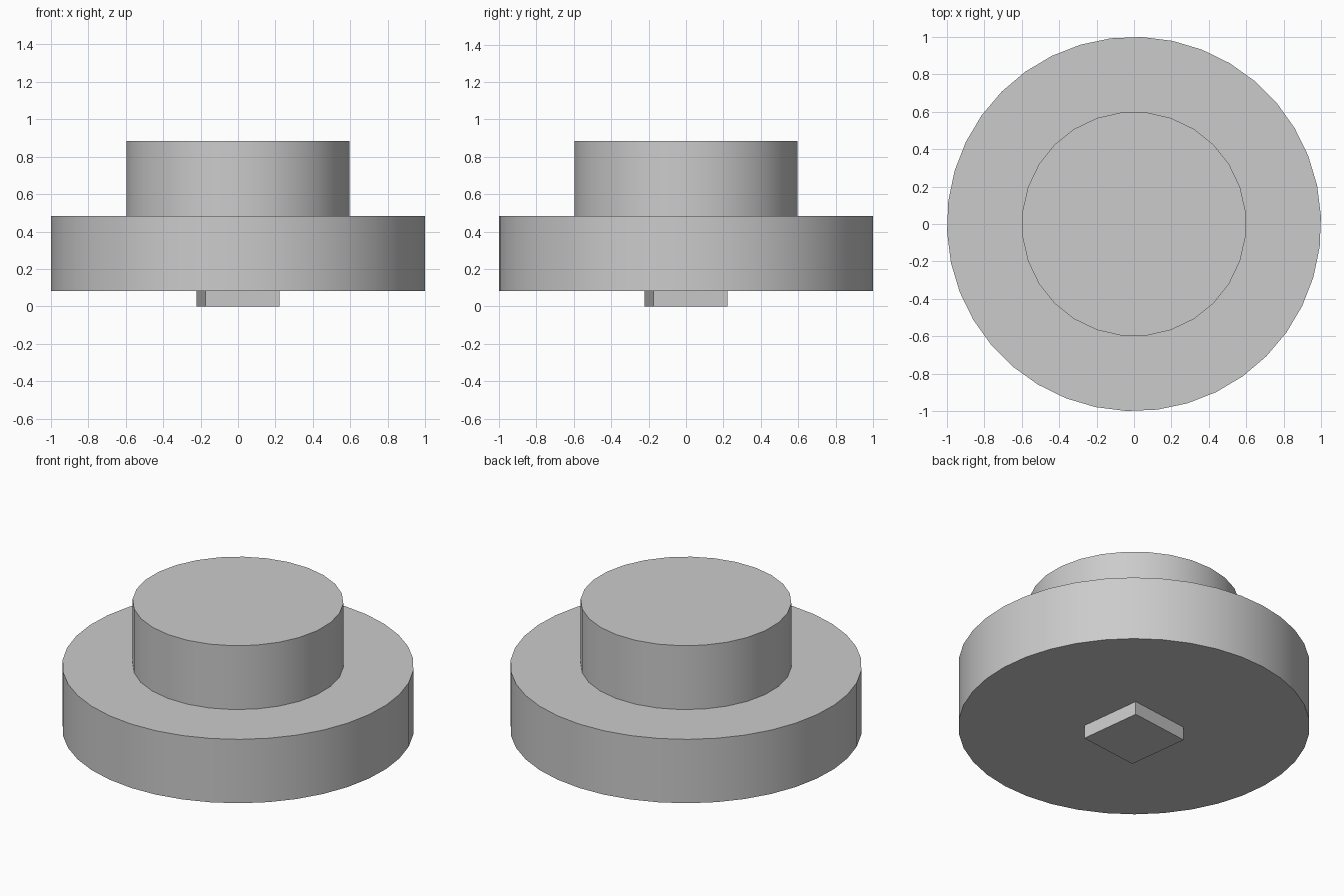
import bpy
from math import radians

cube = bpy.data.objects.get("Cube")
if cube:
    bpy.data.objects.remove(cube, do_unlink=True)

# Single flat grey
grey = bpy.data.materials.new("light_grey")
grey.use_nodes = True
color = (0.6, 0.6, 0.6, 1)
grey.diffuse_color = color
grey.node_tree.nodes["Principled BSDF"].inputs["Base Color"].default_value = color


def finish(name):
    obj = bpy.context.object
    obj.name = name
    obj.data.materials.append(grey)
    return obj


def disc(name, radius, bottom, top, sides, turn):
    bpy.ops.mesh.primitive_cylinder_add(
        vertices=sides, radius=radius, depth=top - bottom,
        location=(0, 0, (bottom + top) / 2), rotation=(0, 0, radians(turn)))
    finish(name)
    bpy.ops.object.shade_smooth_by_angle(angle=radians(30))


FOOT_TOP, FLANGE_TOP, BOSS_TOP = 0.083, 0.484, 0.885

# Wide flange and the narrower boss on top of it
disc("flange", 1.0, FOOT_TOP, FLANGE_TOP, 38, 2.4 - 90)
disc("boss", 0.6, FLANGE_TOP, BOSS_TOP, 28, 180 / 28)

# Slightly turned square key under the flange
bpy.ops.mesh.primitive_cube_add(
    size=1, location=(0, 0, FOOT_TOP / 2), rotation=(0, 0, radians(7)))
finish("square_key").scale = (0.4, 0.4, FOOT_TOP)
